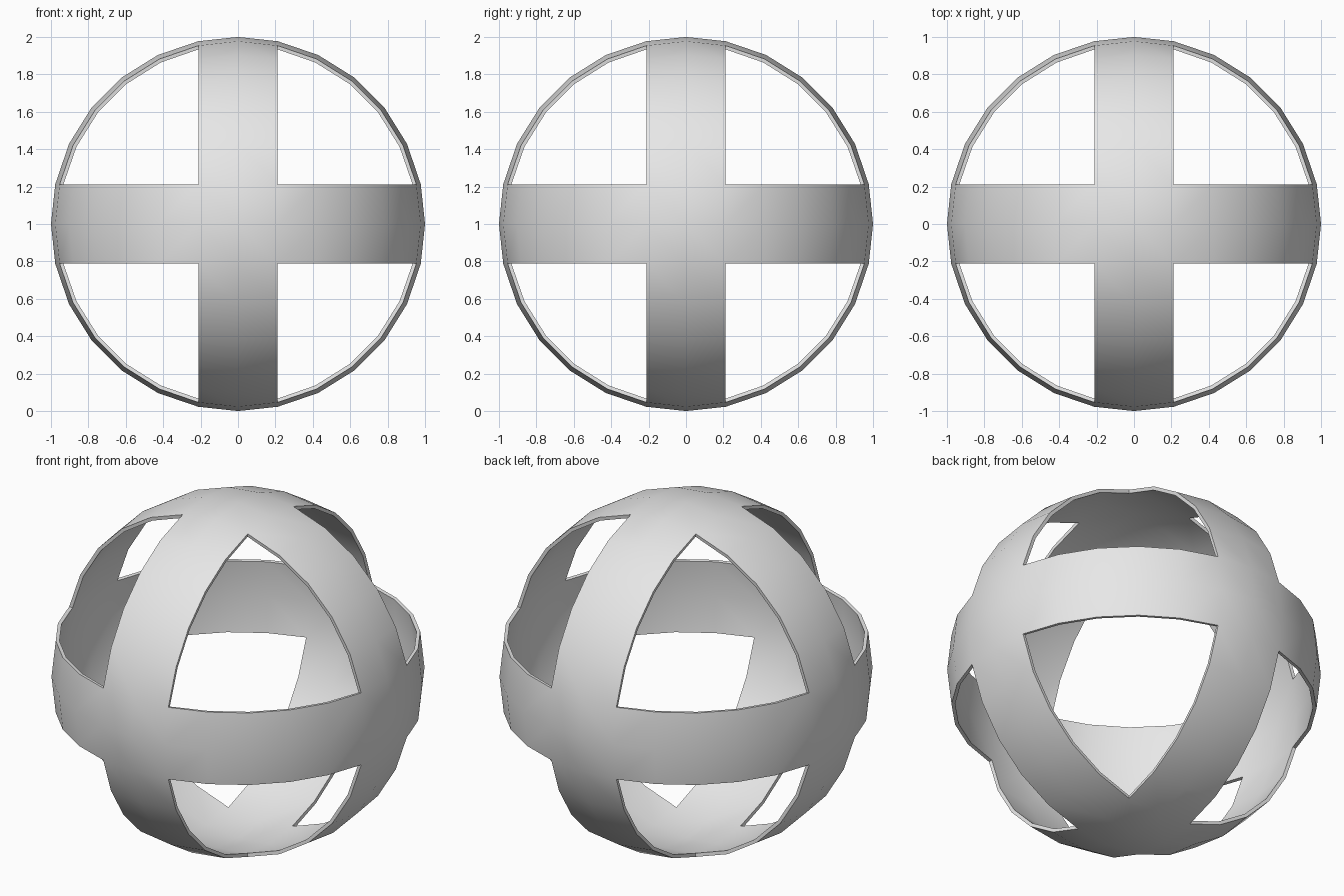
import bpy
import bmesh
import math
from mathutils import Vector

if "Cube" in bpy.data.objects:
    bpy.data.objects.remove(bpy.data.objects["Cube"])

HALF = 0.2125      # half width of each band
STEPS = 5          # segments between two crossings
THICK = 0.02

grey = bpy.data.materials.new("light grey")
grey.diffuse_color = (0.8, 0.8, 0.8, 1)
grey.use_nodes = True
grey.node_tree.nodes["Principled BSDF"].inputs["Base Color"].default_value = grey.diffuse_color


def row_angles(off):
    """Angles around one band row: crossing patches plus even steps between."""
    r = math.sqrt(1 - off * off)
    a = math.asin(HALF / r)
    step = (math.pi / 2 - 2 * a) / STEPS
    quarter = [0] + [a + i * step for i in range(STEPS + 1)]
    return [q * math.pi / 2 + t for q in range(4) for t in quarter]


bm = bmesh.new()
verts = {}


def vert(p):
    """Share vertices where the bands cross."""
    key = tuple(round(c, 4) + 0.0 for c in p)
    if key not in verts:
        verts[key] = bm.verts.new(p)
    return verts[key]


# Three crossing bands, one around each axis, lying on a unit sphere
for axis in range(3):
    rows = []
    for off in (-HALF, 0, HALF):
        r = math.sqrt(1 - off * off)
        row = []
        for t in row_angles(off):
            p = Vector((0, 0, 0))
            p[axis] = off
            p[(axis + 1) % 3] = r * math.cos(t)
            p[(axis + 2) % 3] = r * math.sin(t)
            row.append(vert(p))
        rows.append(row)
    n = len(rows[0])
    for lower, upper in zip(rows, rows[1:]):
        for i in range(n):
            j = (i + 1) % n
            quad = (lower[i], lower[j], upper[j], upper[i])
            if not bm.faces.get(quad):
                bm.faces.new(quad)

# Make all faces point outward
for f in bm.faces:
    f.normal_update()
    if f.normal.dot(f.calc_center_median()) < 0:
        f.normal_flip()
bmesh.ops.translate(bm, verts=bm.verts[:], vec=(0, 0, 1))

mesh = bpy.data.meshes.new("band_sphere")
bm.to_mesh(mesh)
bm.free()
mesh.materials.append(grey)
shell = bpy.data.objects.new("band_sphere", mesh)
bpy.context.collection.objects.link(shell)
bpy.context.view_layer.objects.active = shell
shell.select_set(True)

# Thin wall, grown inward
solid = shell.modifiers.new("wall", "SOLIDIFY")
solid.thickness = THICK
solid.offset = -1
bpy.ops.object.modifier_apply(modifier=solid.name)
bpy.ops.object.shade_smooth_by_angle(angle=math.radians(35))
